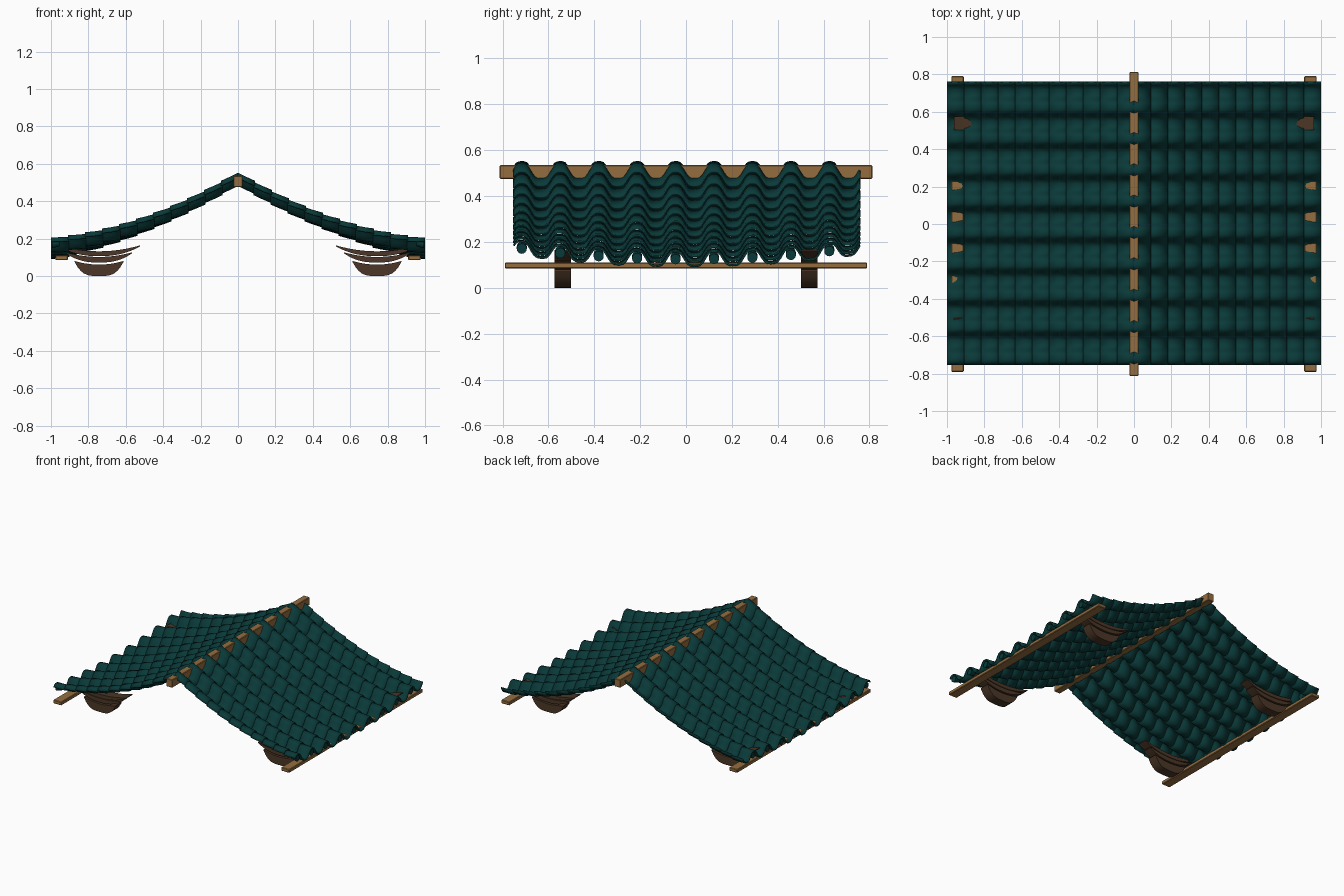
import bpy, bmesh, math

if "Cube" in bpy.data.objects:
    bpy.data.objects.remove(bpy.data.objects["Cube"])


def material(name, rgb):
    m = bpy.data.materials.new(name)
    m.diffuse_color = (*rgb, 1)
    m.use_nodes = True
    m.node_tree.nodes["Principled BSDF"].inputs["Base Color"].default_value = m.diffuse_color
    return m


TEAL = material("dark teal tile", (0.003, 0.042, 0.041))
WOOD = material("warm wood", (0.30, 0.155, 0.050))
BROWN = material("dark brown wood", (0.070, 0.037, 0.019))

ROWS, TILES, PITCH = 11, 9, 0.1676
Y0 = -0.7545                       # front edge of the tiling
HUMP0 = -0.716                     # centre of the first hump


def finish(name, bm, mat):
    bmesh.ops.recalc_face_normals(bm, faces=bm.faces)
    me = bpy.data.meshes.new(name)
    bm.to_mesh(me)
    bm.free()
    me.materials.append(mat)
    ob = bpy.data.objects.new(name, me)
    bpy.context.collection.objects.link(ob)
    return ob


def smooth(ob, angle=40):
    bpy.ops.object.select_all(action='DESELECT')
    ob.select_set(True)
    bpy.context.view_layer.objects.active = ob
    bpy.ops.object.shade_smooth_by_angle(angle=math.radians(angle))


def crest(x, y):
    """Height of the tile crests: sagging slope with upswept eave corners."""
    x = abs(x)
    return 0.562 - 0.605 * x + 0.203 * x * x + 0.09 * y * y * x * x


def wave(y):
    """Rounded humps and pans with steep flanks."""
    c = math.cos(2 * math.pi * (y - HUMP0) / PITCH)
    return 0.031 * (1.5 * c - 0.5 * c ** 3) - 0.031


# Overlapping rows of wavy tiles, each row lifted at its lower end
def roof_slope(name, side):
    bm = bmesh.new()
    n = TILES * 14
    step = 1 / ROWS
    for r in range(ROWS):
        xa, xb = max(0, r * step - 0.006), (r + 1) * step
        cols = []
        for x, lift in ((xa, -0.010), ((xa + xb) / 2, -0.0055), (xb, 0.0)):
            line = []
            for i in range(n + 1):
                y = Y0 + PITCH * TILES * i / n
                line.append(bm.verts.new((side * x, y, crest(x, y) + wave(y) + lift)))
            cols.append(line)
        for a, b in zip(cols, cols[1:]):
            for i in range(n):
                q = (a[i], b[i], b[i + 1], a[i + 1])
                bm.faces.new(q if side > 0 else q[::-1])
    ob = finish(name, bm, TEAL)
    # every row must face upwards
    for p in ob.data.polygons:
        if p.normal.z < 0:
            p.flip()
    sol = ob.modifiers.new("thickness", 'SOLIDIFY')
    sol.thickness, sol.offset = 0.008, -1
    smooth(ob)


# Round plugs closing the humps at the eave
def eave_caps(name, side):
    bm = bmesh.new()
    for k in range(TILES):
        y = HUMP0 + k * PITCH
        z = crest(1, y) - 0.036
        ring = [[bm.verts.new((side * x, y + 0.022 * math.cos(t), z + dz + 0.022 * math.sin(t)))
                 for t in (2 * math.pi * j / 16 for j in range(16))]
                for x, dz in ((0.955, 0.01), (0.995, 0))]
        for j in range(16):
            bm.faces.new((ring[0][j], ring[0][j - 1], ring[1][j - 1], ring[1][j]))
        bm.faces.new(ring[0])
        bm.faces.new(ring[1])
    smooth(finish(name, bm, TEAL))


# Bevelled timber running along y
def beam(name, x, z, sx, sy, sz):
    bm = bmesh.new()
    bmesh.ops.create_cube(bm, size=1)
    for v in bm.verts:
        v.co = (x + v.co.x * sx, v.co.y * sy, z + v.co.z * sz)
    bmesh.ops.bevel(bm, geom=list(bm.edges), offset=0.004, segments=1, affect='EDGES')
    finish(name, bm, WOOD)


# Bracket of three stacked boat-shaped pieces:
# half width, tip height, top middle, bottom middle, power of the lower curve
LAYERS = ((0.130, 0.078, 0.059, 0.000, 3.5),
          (0.175, 0.124, 0.100, 0.072, 2.5),
          (0.220, 0.162, 0.130, 0.106, 2.3))


def bracket(name, cx, cy):
    bm = bmesh.new()
    n = 16
    for w, tip, top, bot, power in LAYERS:
        us = [-1 + 2 * i / n for i in range(n + 1)]
        sides = []
        for y in (cy - 0.036, cy + 0.036):
            up = [bm.verts.new((cx + u * w, y, top + (tip - top) * u * u + 0.002)) for u in us]
            lo = [bm.verts.new((cx + u * w, y, bot + (tip - bot - 0.004) * abs(u) ** power)) for u in us]
            sides.append((up, lo))
        (u0, l0), (u1, l1) = sides
        for i in range(n):
            bm.faces.new((l0[i], l0[i + 1], u0[i + 1], u0[i]))
            bm.faces.new((l1[i], u1[i], u1[i + 1], l1[i + 1]))
            bm.faces.new((u0[i], u0[i + 1], u1[i + 1], u1[i]))
            bm.faces.new((l0[i], l1[i], l1[i + 1], l0[i + 1]))
        for i in (0, n):
            bm.faces.new((l0[i], u0[i], u1[i], l1[i]))
    smooth(finish(name, bm, BROWN), 30)


beam("ridge_beam", 0, 0.505, 0.05, 1.626, 0.06)
for side, label in ((-1, "left"), (1, "right")):
    roof_slope(label + "_roof_tiles", side)
    eave_caps(label + "_eave_caps", side)
    beam(label + "_eave_beam", side * 0.943, 0.0975, 0.068, 1.58, 0.026)
    for cy, end in ((-0.538, "front"), (0.538, "back")):
        bracket(f"{label}_{end}_bracket", side * 0.743, cy)
